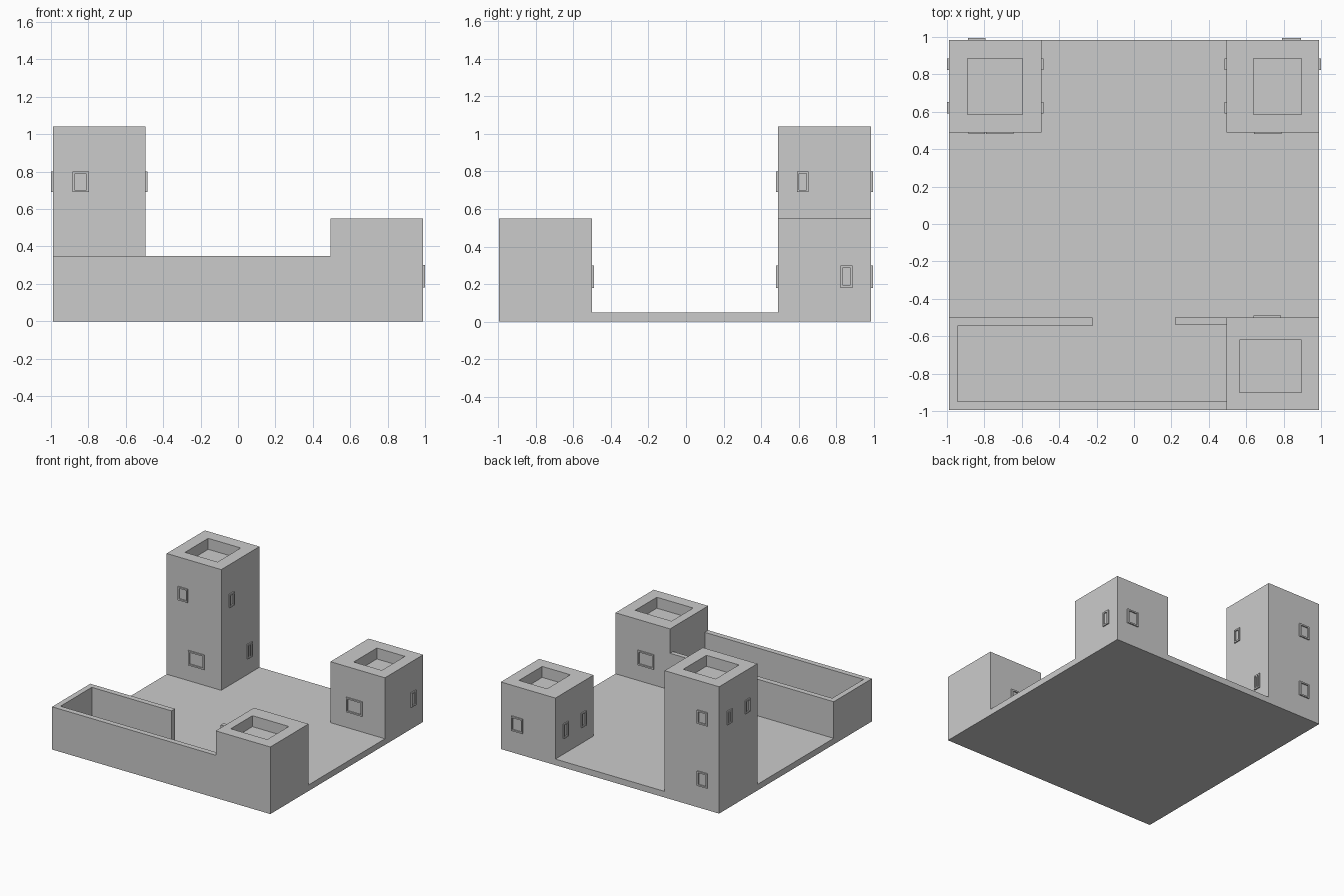
import bpy, bmesh

if "Cube" in bpy.data.objects:
    bpy.data.objects.remove(bpy.data.objects["Cube"])

E, S, N = 0.99, -0.995, 0.985      # side, front and back limits
BASE, W = 0.05, 0.495              # slab height, tower width
LOW, HIGH = (0.18, 0.30), (0.69, 0.80)   # window storeys


def finish(name, bm):
    bmesh.ops.recalc_face_normals(bm, faces=bm.faces)
    me = bpy.data.meshes.new(name)
    bm.to_mesh(me)
    bm.free()
    ob = bpy.data.objects.new(name, me)
    bpy.context.collection.objects.link(ob)
    return ob


def rect(a0, a1, b0, b1):
    return [(a0, b0), (a1, b0), (a1, b1), (a0, b1)]


def bridge(bm, p, q):
    for i in range(len(p)):
        j = (i + 1) % len(p)
        bm.faces.new((p[i], p[j], q[j], q[i]))


def prism(name, pts, z0, z1):
    bm = bmesh.new()
    lo = [bm.verts.new((x, y, z0)) for x, y in pts]
    hi = [bm.verts.new((x, y, z1)) for x, y in pts]
    bm.faces.new(lo)
    bm.faces.new(hi)
    bridge(bm, lo, hi)
    return finish(name, bm)


def tower(name, outer, inner, top, depth=0.09):
    # block with a sunken roof inside a parapet
    bm = bmesh.new()
    loops = [[bm.verts.new((x, y, z)) for x, y in r] for r, z in (
        (outer, BASE), (outer, top), (inner, top), (inner, top - depth))]
    for p, q in zip(loops, loops[1:]):
        bridge(bm, p, q)
    bm.faces.new(loops[0])
    bm.faces.new(loops[-1])
    return finish(name, bm)


def window(name, axis, face, sign, a0, a1, storey, mullion=False):
    # thin raised frame on a wall whose normal is sign * axis
    t, out = 0.012, 0.01
    z0, z1 = storey

    def pos(p, d):
        c = face + sign * d
        return (c, p[0], p[1]) if axis == 'x' else (p[0], c, p[1])

    bm = bmesh.new()
    outer = rect(a0, a1, z0, z1)
    inner = rect(a0 + t, a1 - t, z0 + t, z1 - t)
    loops = [[bm.verts.new(pos(p, d)) for p in r] for r, d in (
        (outer, 0), (outer, out), (inner, out), (inner, 0))]
    for i in range(4):
        bridge(bm, loops[i], loops[(i + 1) % 4])
    if mullion:
        m = (a0 + a1) / 2
        bar = rect(m - t / 2, m + t / 2, z0 + t, z1 - t)
        lo, hi = [[bm.verts.new(pos(p, d)) for p in bar] for d in (0, out)]
        bridge(bm, lo, hi)
        bm.faces.new(lo)
        bm.faces.new(hi)
    return finish(name, bm)


# ground slab
prism("ground_slab", rect(-E, E, S, N), 0, BASE)

# three corner towers
ys = N - W
tower("tall_tower", rect(-E, -E + W, ys, N), rect(-0.89, -0.595, 0.585, 0.885), 1.04)
tower("back_tower", rect(E - W, E, ys, N), rect(0.64, 0.895, 0.585, 0.885), 0.55)
tower("front_tower", rect(E - W, E, S, S + W), rect(0.565, 0.895, -0.90, -0.62), 0.55)

# yard wall wrapping the front corner, with a gateway at its back
t = 0.045
yb = S + W
prism("yard_wall", [(E - W, S), (E - W, S + t), (-E + t, S + t), (-E + t, yb - t),
                    (-0.222, yb - t), (-0.222, yb), (-E, yb), (-E, S)], BASE, 0.35)
prism("gate_wall", rect(0.218, E - W, yb - 0.038, yb), BASE, 0.35)

# windows: axis, wall position, direction, span, storey
near, far = (0.59, 0.652), (0.823, 0.885)
for i, (ax, face, sg, span, st, mul) in enumerate([
        # tall tower
        ('y', ys, -1, (-0.885, -0.797), HIGH, False),
        ('y', ys, -1, (-0.79, -0.645), LOW, False),
        ('x', -E + W, 1, near, HIGH, False),
        ('x', -E + W, 1, far, LOW, True),
        ('y', N, 1, (-0.887, -0.794), HIGH, False),
        ('y', N, 1, (-0.887, -0.794), LOW, False),
        ('x', -E, -1, near, HIGH, False),
        ('x', -E, -1, far, HIGH, True),
        # back tower
        ('y', ys, -1, (0.642, 0.788), LOW, False),
        ('x', E, 1, far, LOW, False),
        ('y', N, 1, (0.79, 0.893), LOW, False),
        ('x', E - W, -1, near, LOW, False),
        ('x', E - W, -1, far, LOW, False),
        # front tower
        ('y', yb, 1, (0.64, 0.785), LOW, False)]):
    window(f"window_frame_{i + 1}", ax, face, sg, *span, st, mul)
